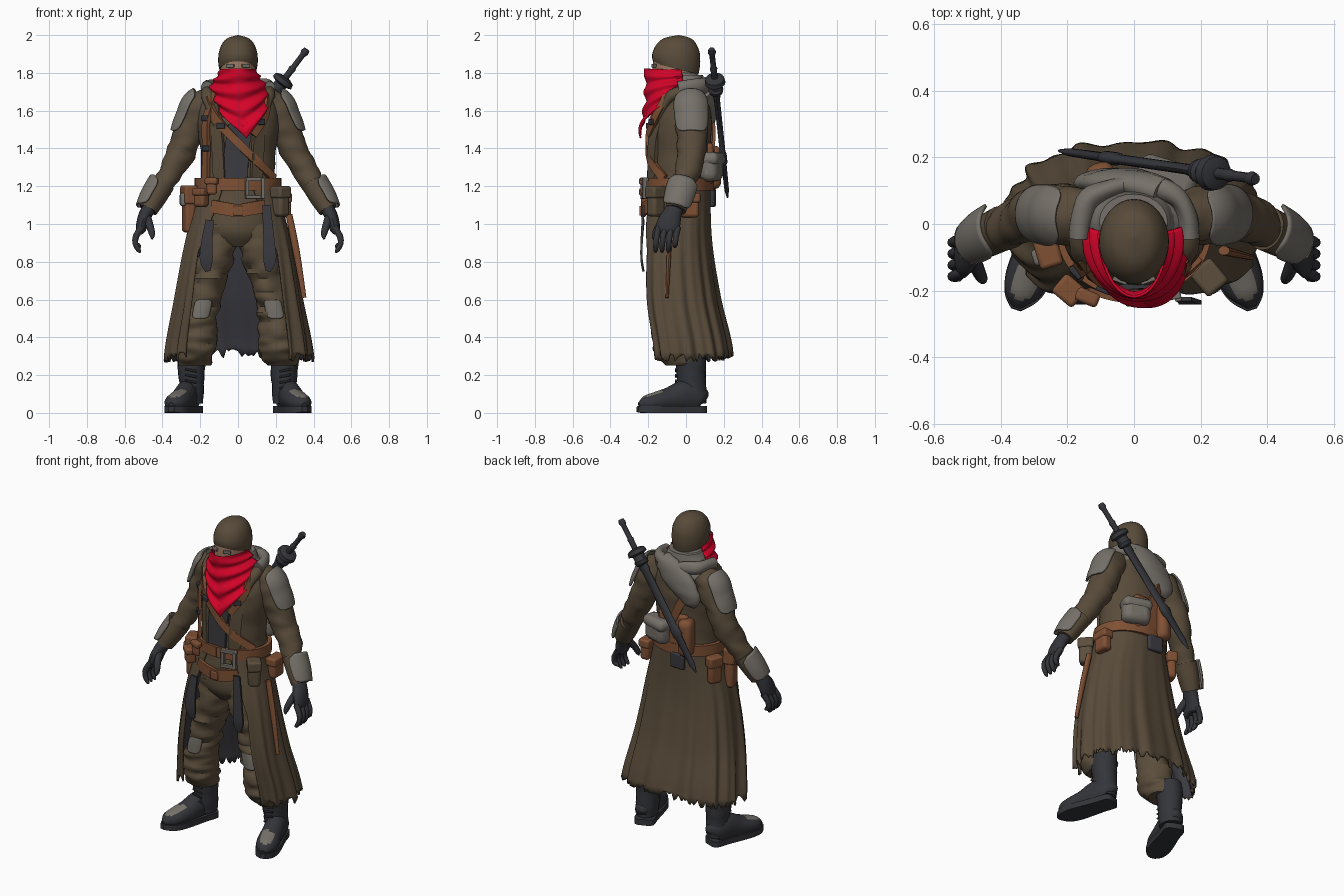
import bpy, bmesh, math, random
from mathutils import Vector, noise

random.seed(4)
if "Cube" in bpy.data.objects:
    bpy.data.objects.remove(bpy.data.objects["Cube"])


def material(name, *rgb):
    m = bpy.data.materials.new(name)
    m.use_nodes = True
    m.diffuse_color = (*rgb, 1)
    m.node_tree.nodes["Principled BSDF"].inputs["Base Color"].default_value = (*rgb, 1)
    return m


COAT = material("coat_brown", .098, .07, .042)
CLOTH = material("trouser_brown", .105, .076, .045)
LEATHER = material("leather", .21, .08, .034)
RED = material("scarf_red", .66, .001, .022)
GREY = material("worn_grey", .18, .163, .142)
DARK = material("dark_leather", .034, .035, .042)
LINING = material("dark_lining", .042, .042, .05)
SKIN = material("skin", .33, .19, .12)
made = []


def finish(name, bm, mats, thick=0, bevel=0):
    me = bpy.data.meshes.new(name)
    bm.to_mesh(me)
    bm.free()
    ob = bpy.data.objects.new(name, me)
    bpy.context.collection.objects.link(ob)
    for m in mats:
        me.materials.append(m)
    if thick:
        s = ob.modifiers.new("thickness", "SOLIDIFY")
        s.thickness, s.offset = thick, -1
        s.material_offset = len(mats) - 1
    if bevel:
        b = ob.modifiers.new("bevel", "BEVEL")
        b.width, b.segments = bevel, 3
    made.append(ob)
    return ob


def spline(pts, steps):
    pts = [Vector(p) for p in pts]
    out = []
    for i in range(len(pts) - 1):
        p0, p1, p2 = pts[max(i - 1, 0)], pts[i], pts[i + 1]
        p3 = pts[min(i + 2, len(pts) - 1)]
        for k in range(steps):
            t = k / steps
            out.append(p1 + (p2 - p0) * (t / 2) + (p0 * 2 - p1 * 5 + p2 * 4 - p3) * (t * t / 2)
                       + (p1 * 3 - p0 - p2 * 3 + p3) * (t ** 3 / 2))
    return out + [pts[-1]]


def sweep(name, pts, mat, n=20, steps=4, flat=False, up=(0, 1, 0), wrinkle=0,
          square=False, radial=False, arc=None, paint=None, tilt=0):
    """Skin over rings (x, y, z, half width, half depth); arc makes a rounded open plate."""
    rows = spline(pts, steps)
    bm = bmesh.new()
    rings = []
    for i, r in enumerate(rows):
        c = Vector(r[:3])
        t = Vector(rows[min(i + 1, len(rows) - 1)][:3]) - Vector(rows[max(i - 1, 0)][:3])
        t = Vector((0, 0, 1)) if flat else t.normalized()
        u = Vector((c.x, c.y + .02, 0)) if radial else Vector(up)
        u = (u - t * u.dot(t)).normalized()
        v = t.cross(u)
        ring = []
        for k in range(4 if square else n):
            a = math.tau * k / n
            if arc:
                end = abs(2 * i / (len(rows) - 1) - 1)
                a = arc[0] + arc[1] * (2 * k / (n - 1) - 1) * (1 - .5 * end ** 5)
            ca, sa = math.cos(a), math.sin(a)
            if square:
                ca, sa = ((1, 1), (-1, 1), (-1, -1), (1, -1))[k]
            d = v * (max(r[3], .001) * ca) + u * (max(r[4], .001) * sa)
            p = c + d
            p.z -= tilt * d.y * max(0, 1 - i / steps / 2)
            if wrinkle:
                p += d.normalized() * wrinkle * noise.noise(Vector((p.x * 8, p.y * 8, p.z * 22)))
            ring.append(bm.verts.new(p))
        rings.append(ring)
    m = len(rings[0])
    for a, b in zip(rings, rings[1:]):
        for k in range(m - bool(arc)):
            bm.faces.new((a[k], a[(k + 1) % m], b[(k + 1) % m], b[k]))
    if not arc:
        bm.faces.new(rings[0])
        bm.faces.new(rings[-1])
        bmesh.ops.recalc_face_normals(bm, faces=bm.faces)
    bm.normal_update()
    mats = [mat]
    if paint:
        mats.append(paint[0])
        for f in bm.faces:
            f.material_index = int(paint[1](f))
    return finish(name, bm, mats, thick=.01 if arc else 0)


def sheet(name, fn, nu, nv, mats, thick):
    bm = bmesh.new()
    g = [[bm.verts.new(fn(i / nu, j / nv)) for j in range(nv + 1)] for i in range(nu + 1)]
    for i in range(nu):
        for j in range(nv):
            bm.faces.new((g[i][j], g[i][j + 1], g[i + 1][j + 1], g[i + 1][j]))
    bm.normal_update()
    return finish(name, bm, mats, thick)


def box(name, loc, size, mat, turn=0, bevel=.012):
    bm = bmesh.new()
    bmesh.ops.create_cube(bm, size=1)
    bmesh.ops.scale(bm, vec=size, verts=bm.verts)
    ob = finish(name, bm, [mat], bevel=bevel)
    ob.location, ob.rotation_euler = loc, (0, 0, turn)


# Coat body with a grey mantle over the back of the shoulders
BODY = [(1.1, -.04, .215, .165), (1.22, -.035, .2, .155), (1.35, -.028, .195, .157), (1.5, -.025, .215, .162),
        (1.6, -.015, .215, .15), (1.68, 0, .19, .125), (1.74, 0, .13, .1), (1.8, -.02, .08, .08)]
sweep("coat_body", [(0, y, z, a, b) for z, y, a, b in BODY], COAT, 36, flat=True, wrinkle=.008,
      paint=(GREY, lambda f: f.calc_center_median().z > 1.66 and f.calc_center_median().y > -.05))
sweep("hips", [(0, -.04, 1.2, .19, .15), (0, -.045, 1.05, .2, .16), (0, -.05, .95, .19, .15),
               (0, -.05, .88, .1, .1)], CLOTH, 28, flat=True)


def on_body(deg, z, off=.008):
    z0 = min(max(z, BODY[0][0]), BODY[-1][0] - .001)
    for p, q in zip(BODY, BODY[1:]):
        if p[0] <= z0 < q[0]:
            _, cy, rx, ry = Vector(p).lerp(Vector(q), (z0 - p[0]) / (q[0] - p[0]))
    a = math.radians(deg)
    return (rx + off) * math.sin(a), cy - (ry + off) * math.cos(a), z


def strap(name, pts, mat, half=.02, thick=.008, off=.008):
    sweep(name, [(*on_body(d, z, off), half, thick) for d, z in pts], mat, radial=True, square=True)


# Long open skirt with soft pleats, ragged hem and dark lining
def skirt(u, v):
    gap = .3 + .45 * min(1, v * 2.5)
    a = gap + u * (math.tau - 2 * gap)
    s, c = math.sin(a), -math.cos(a)
    _, rx, ry, cy = spline([(1.22, .205, .165, -.035), (1.0, .28, .188, -.052), (.7, .335, .215, -.035),
                            (.31, .385, .228, .018)], 10)[round(v * 30)]
    fold = 1 + .03 * v * (math.sin(a * 13) + .7 * math.sin(a * 23 + 1 + 2 * v))
    z = 1.22 - .9 * v - .03 * v * abs(s) + (random.uniform(-.025, .025) if v == 1 else 0)
    return Vector((rx * fold * math.copysign(abs(s) ** .85, s),
                   cy + ry * fold * math.copysign(abs(c) ** (.7 if c < 0 else .9), c), z))


sheet("coat_skirt", skirt, 150, 30, [COAT, LINING], .012)

# Vest, lapels, collar, belts and harness
strap("vest_front", [(3, 1.52), (-2, 1.38), (-4, 1.2)], LINING, .065, .008, .004)
for s in (1, -1):
    strap("lapel", [(s * 36, 1.64), (s * 30, 1.45), (s * 28, 1.24)], COAT, .035, .01)
    sweep("collar", [(s * .165, .0, 1.71, .03, .03), (s * .16, -.07, 1.68, .035, .03),
                     (s * .14, -.125, 1.61, .03, .022), (s * .105, -.165, 1.5, .015, .012)], COAT, 14, wrinkle=.008)
strap("waist_belt", [(d, 1.21) for d in range(0, 361, 15)], LEATHER, .033, .012, .016)
strap("low_belt", [(d, 1.07 + abs(d) / 1500) for d in range(-36, 37, 12)], LEATHER, .034, .01, .022)
strap("chest_strap", [(-50, 1.66), (-28, 1.55), (0, 1.43), (28, 1.33), (62, 1.24)], LEATHER, .022, .01, .018)
strap("right_harness", [(-40, 1.7), (-46, 1.55), (-50, 1.4), (-52, 1.24)], LEATHER, .024, .01, .018)
strap("left_harness", [(48, 1.68), (38, 1.58), (20, 1.47)], LEATHER, .02, .01, .022)
strap("back_strap", [(-140, 1.64), (-165, 1.5), (178, 1.36), (160, 1.24)], LEATHER, .024, .008, .01)
for d, z in ((-48, 1.4), (-46, 1.56), (-22, 1.52), (30, 1.54)):
    box("harness_buckle", on_body(d, z, .028), (.045, .02, .03), DARK, math.radians(d), .005)
for dx, dz, w, h in ((-.042, 0, .02, .11), (.042, 0, .02, .11), (0, .047, .1, .02), (0, -.047, .1, .02)):
    box("belt_buckle", (.09 + dx, -.22, 1.19 + dz), (w, .025, h), GREY, .2, .004)
box("low_buckle", (0, -.237, 1.07), (.05, .02, .05), LEATHER, 0, .005)

# Pouches, holster and hanging pieces
for x, y, z, w, d, h, mat, turn in (
        (-.26, -.08, 1.08, .06, .09, .25, LEATHER, .3), (-.195, -.2, 1.14, .07, .06, .1, LEATHER, -.7),
        (.225, -.16, 1.12, .07, .08, .16, CLOTH, .7), (.25, .02, 1.1, .06, .1, .13, LEATHER, 0),
        (-.14, -.22, 1.2, .06, .03, .09, LEATHER, -.4), (-.235, .05, 1.1, .05, .08, .17, LEATHER, -.4)):
    box("belt_pouch", (x, y, z), (w, d, h), mat, turn, .018)
    box("pouch_flap", (x, y, z + h * .3), (w + .012, d + .012, h * .4), mat, turn, .012)
box("pouch_patch", (-.29, -.1, 1.13), (.03, .05, .07), GREY, .3)
box("back_pouch", (-.04, .14, 1.14), (.1, .03, .1), LINING, -.1)
box("pack_panel", (0, .12, 1.32), (.2, .05, .22), LEATHER, 0, .02)
box("pack_bag", (.1, .135, 1.3), (.17, .1, .15), GREY, -.3, .04)
box("pack_bag_flap", (.1, .14, 1.345), (.18, .105, .07), GREY, -.3, .03)
box("pack_side", (-.095, .13, 1.3), (.09, .11, .23), LEATHER, .3, .035)
for s, top in ((1, 1.1), (-1, 1.02)):
    sweep("hanging_cloth", [(s * .15, -.225, top, .022, .006), (s * .165, -.235, .9, .03, .006),
                            (s * .168, -.235, .81, .034, .006), (s * .16, -.225, .75, .014, .005)],
          LINING, square=True)
sweep("knife_sheath", [(.27, -.08, 1.05, .018, .014), (.31, -.09, .85, .018, .012), (.35, -.1, .61, .012, .008)],
      LEATHER, 10)

# Head, cap and eyes
sweep("head", [(0, -.06, 1.62, .075, .08), (0, -.065, 1.72, .085, .11), (0, -.065, 1.83, .092, .112),
               (0, -.06, 1.9, .09, .11)], SKIN, 24, flat=True)
sweep("cap", [(0, -.052, 1.822, .1, .118), (0, -.052, 1.862, .105, .127), (0, -.052, 1.91, .101, .124),
              (0, -.05, 1.955, .084, .103), (0, -.045, 1.985, .054, .067), (0, -.04, 2.0, .002, .002)],
      COAT, 32, flat=True, tilt=.25)
for s in (1, -1):
    box("eye", (s * .042, -.17, 1.838), (.045, .014, .02), GREY, s * .35, .004)


# Scarf: pointed mask with drooping folds
def scarf(u, v):
    a = (u * 2 - 1) * (1.8 + .15 * v)
    side = abs(u * 2 - 1)
    drop = .13 + .24 * (1 - side) ** 1.4
    w = .098 + .05 * min(1, v * 1.7) ** 1.3
    ripple = .009 * math.sin(v * 23 - side * 6 + a) * min(1, v * 4)
    ry = .162 + .03 * v - .018 * math.sin(v * math.pi)
    return Vector(((w + ripple) * math.sin(a) + .045 * v * v * (1 - side),
                   -.06 - (ry + ripple) * math.cos(a), 1.823 - v * drop - .006 * side))


sheet("scarf", scarf, 56, 40, [RED], .008)

# Lowered hood around the back of the neck
half = [(.165, -.04, 1.715), (.16, .02, 1.725), (.135, .075, 1.73), (.075, .105, 1.725)]
loop = half + [(0, .12, 1.705)] + [(-x, y, z) for x, y, z in reversed(half)]
sweep("hood_roll", [(*p, .032, .04) for p in loop], GREY, 16, up=(0, 0, 1), wrinkle=.012)
sweep("hood_neck", [(0, .0, 1.68, .15, .11), (0, .0, 1.75, .125, .1), (0, .01, 1.79, .1, .085)],
      GREY, 24, flat=True, wrinkle=.01)
sweep("hood_bag", [(.09, .09, 1.72, .07, .045), (0, .12, 1.67, .09, .045), (-.09, .125, 1.59, .08, .04),
                   (-.13, .12, 1.52, .05, .025), (-.14, .115, 1.49, .01, .01)], GREY, 20, wrinkle=.01)

# Slung sword
HILT, TIP = Vector((.365, .135, 1.925)), Vector((-.225, .22, 1.14))


def along(name, rows, n=14):
    sweep(name, [(*HILT.lerp(TIP, t), a, b) for t, a, b in rows], DARK, n, steps=1)


along("sword_grip", [(0, .016, .016), (.02, .022, .022), (.04, .015, .015), (.12, .015, .015),
                     (.13, .02, .02), (.15, .017, .017), (.3, .018, .018)])
along("sword_guard", [(.19, .03, .03), (.2, .055, .05), (.225, .06, .055), (.235, .035, .035),
                      (.26, .035, .035), (.27, .045, .04), (.29, .04, .035), (.3, .025, .02)], 20)
along("sword_sheath", [(.29, .03, .018), (.32, .034, .02), (.34, .028, .016), (.7, .027, .015),
                       (.71, .033, .02), (.76, .033, .02), (.77, .026, .014), (.95, .02, .012), (1, .004, .004)])

for s in (1, -1):
    side = "left_" if s > 0 else "right_"
    outward = 0 if s > 0 else math.pi

    def limb(name, pts, mat, **kw):
        sweep(side + name, [(s * p[0], *p[1:]) for p in pts], mat, **kw)

    # Sleeve, shoulder plate and cuff
    arm = [(.14, .02, 1.66, .075, .075), (.2, .025, 1.61, .092, .09), (.245, .03, 1.52, .082, .085),
           (.3, .03, 1.38, .075, .078), (.37, 0, 1.26, .062, .066), (.44, -.035, 1.13, .05, .052)]
    limb("sleeve", arm, COAT, n=24, steps=6, wrinkle=.014)
    limb("shoulder_plate", [(.17, .022, 1.64, .095, .09), (.2, .025, 1.61, .102, .1), (.225, .028, 1.56, .097, .098),
                            (.25, .03, 1.51, .092, .095), (.268, .03, 1.465, .086, .09)],
         GREY, n=18, steps=5, arc=(outward, 1.0))
    cuff = [(.395, -.012, 1.215, .062, .068), (.44, -.035, 1.14, .06, .064), (.475, -.055, 1.075, .05, .055)]
    limb("cuff", cuff, COAT, n=20)
    limb("cuff_plate", [(x, y, z, a + .012, b + .012) for x, y, z, a, b in cuff], GREY, n=20, arc=(outward, 1.25))
    # Glove with curled fingers
    limb("glove", [(.455, -.045, 1.11, .036, .04), (.485, -.07, 1.06, .036, .05), (.505, -.09, 1.01, .032, .062),
                   (.515, -.1, .965, .026, .06), (.515, -.1, .95, .015, .045)], DARK, n=16)
    for k in range(4):
        y = -.155 + .034 * k
        low = .025 * (k == 3)
        limb("finger", [(.512, y + .01, .98, .018, .017), (.54, y, .935, .017, .016), (.543, y - .004, .895, .015, .015),
                        (.525, y - .006, .86 + low, .012, .012), (.515, y - .006, .85 + low, .004, .004)],
             DARK, n=10, steps=2)
    limb("thumb", [(.485, -.1, 1.04, .024, .024), (.465, -.145, .985, .02, .02), (.455, -.165, .945, .016, .016),
                   (.455, -.175, .92, .005, .005)], DARK, n=10, steps=3)
    # Trouser leg with knee patch
    leg = [(.095, -.045, 1.0, .1, .14), (.115, -.06, .84, .1, .125), (.17, -.065, .64, .09, .105),
           (.197, -.07, .5, .09, .1), (.213, -.065, .39, .102, .107), (.222, -.045, .3, .1, .108), (.228, -.02, .25, .08, .09)]
    limb("trouser_leg", leg, CLOTH, n=28, steps=8, flat=True, wrinkle=.025)
    limb("knee_patch", [(.18, -.073, .6, .09, .105), (.19, -.076, .55, .09, .105), (.2, -.077, .5, .09, .104)],
         GREY, n=12, steps=5, flat=True, arc=(-math.pi / 2, .55))
    # Boot shaft, foot, sole and laces
    limb("boot_shaft", [(.245, .035, .05, .06, .07), (.245, .03, .15, .066, .075), (.245, .025, .25, .073, .08),
                        (.245, .02, .33, .07, .08)], DARK, n=20, flat=True, wrinkle=.006)
    limb("boot_foot", [(.237, .09, .06, .02, .04), (.245, .07, .075, .054, .07), (.27, 0, .09, .06, .085),
                       (.295, -.09, .07, .064, .065), (.32, -.16, .058, .066, .053), (.34, -.21, .05, .052, .042),
                       (.352, -.248, .04, .015, .015)], DARK, n=20, up=(0, 0, 1),
         paint=(GREY, lambda f: f.normal.z > .78 and -.235 < f.calc_center_median().y < -.13))
    limb("boot_sole", [(.233, .1, .018, .03, .018), (.24, .08, .018, .058, .018), (.265, 0, .018, .06, .018),
                       (.295, -.09, .018, .067, .018), (.32, -.165, .018, .068, .018), (.342, -.22, .018, .05, .018),
                       (.354, -.257, .02, .015, .015)], DARK, square=True, up=(0, 0, 1))
    for z in (.13, .16, .19, .22):
        limb("boot_lace", [(.22, -.053, z, .006, .006), (.28, -.053, z + .012, .006, .006)], LINING, n=6, steps=1)

# Smooth shading with sharp edges kept
bpy.ops.object.select_all(action="DESELECT")
for ob in made:
    ob.select_set(True)
bpy.context.view_layer.objects.active = made[0]
bpy.ops.object.shade_smooth_by_angle(angle=math.radians(40))
